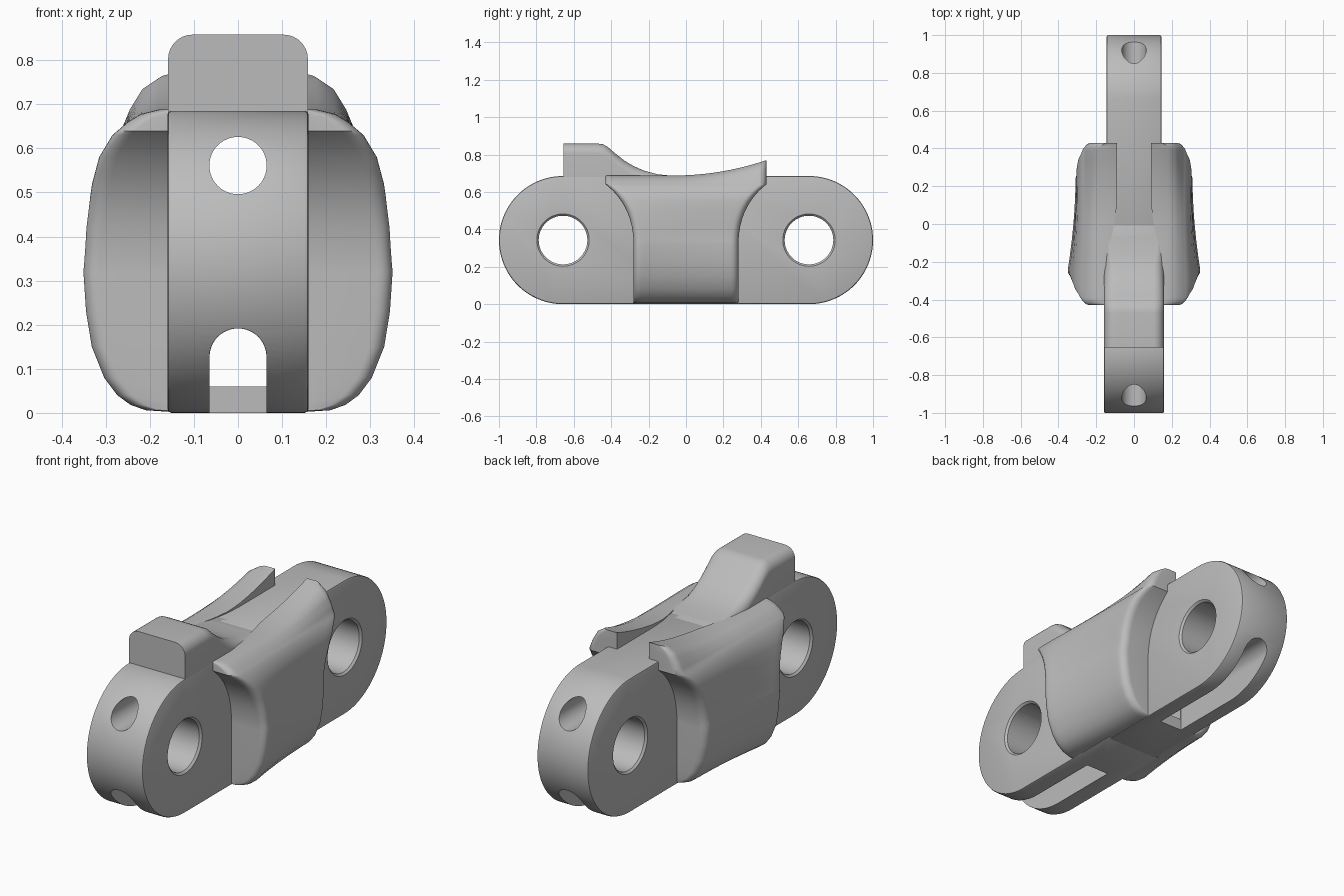
import bpy
import bmesh
from math import sin, cos, pi, sqrt, radians

if "Cube" in bpy.data.objects:
    bpy.data.objects.remove(bpy.data.objects["Cube"])

grey = bpy.data.materials.new("plain_grey")
grey.use_nodes = True
grey.diffuse_color = (0.5, 0.5, 0.5, 1)
grey.node_tree.nodes["Principled BSDF"].inputs["Base Color"].default_value = (0.5, 0.5, 0.5, 1)

R = 0.3425          # end radius of the link
PIN_Y = 1 - R       # pin hole position
SLOT = 0.065        # half width of tunnel and slots


def loft(name, rings, strip=False):
    """Join equal rings of points into a closed solid."""
    bm = bmesh.new()
    rows = [[bm.verts.new(p) for p in ring] for ring in rings]
    n = len(rows[0])
    for a, b in zip(rows, rows[1:]):
        for i in range(n):
            j = (i + 1) % n
            bm.faces.new((a[i], a[j], b[j], b[i]))
    for row in (rows[0], rows[-1]):
        if strip:
            for i in range(n // 2 - 1):
                bm.faces.new((row[i], row[i + 1], row[n - 2 - i], row[n - 1 - i]))
        else:
            bm.faces.new(row)
    bmesh.ops.recalc_face_normals(bm, faces=bm.faces)
    mesh = bpy.data.meshes.new(name)
    bm.to_mesh(mesh)
    bm.free()
    mesh.materials.append(grey)
    obj = bpy.data.objects.new(name, mesh)
    bpy.context.collection.objects.link(obj)
    return obj


def select(obj):
    bpy.ops.object.select_all(action='DESELECT')
    obj.select_set(True)
    bpy.context.view_layer.objects.active = obj


def finish(obj, angle=35):
    select(obj)
    for m in list(obj.modifiers):
        bpy.ops.object.modifier_apply(modifier=m.name)
    bpy.ops.object.shade_smooth_by_angle(angle=radians(angle))


def lerp_table(table, x):
    for (a, p), (b, q) in zip(table, table[1:]):
        if x <= b:
            return p + (q - p) * max(0, x - a) / (b - a)
    return table[-1][1]


def arch(name, y0, y1, bottom, half):
    """Round-topped cutter running along y."""
    top = [(half * cos(pi * i / 24), 0.127 + half * sin(pi * i / 24)) for i in range(25)]
    outline = [(half, bottom)] + top + [(-half, bottom)]
    return loft(name, [[(x, y, z) for x, z in outline] for y in (y0, y1)])


def circle_y(y, z, r):
    return [(r * cos(2 * pi * i / 48), y, z + r * sin(2 * pi * i / 48)) for i in range(48)]


# Cutters shared by both ends
tunnel = loft("tunnel_cutter", [circle_y(y, 0.561, SLOT) for y in (-1.2, 1.2)])
lower_tunnel = arch("lower_tunnel_cutter", -0.32, 0.32, 0.06, SLOT - 0.0005)
cutters = [tunnel, lower_tunnel]


# Link body: two rounded ends that overlap under the wings
def link_end(name, side, half, inner_end):
    arc = [pi * i / 56 for i in range(57)]
    outline = [(side * (PIN_Y + R * sin(a)), R - R * cos(a)) for a in arc]
    outline += [(inner_end, 2 * R), (inner_end, 0)]
    body = loft(name, [[(x, y, z) for y, z in outline] for x in (-half, half)])
    bevel = body.modifiers.new("edge", 'BEVEL')
    bevel.width = 0.009
    bevel.segments = 2
    bevel.limit_method = 'ANGLE'
    bevel.angle_limit = radians(40)
    # pin hole with a small chamfer at each mouth
    mouth = [(-half - 0.05, 0.19), (-half + 0.01, 0.13), (half - 0.01, 0.13), (half + 0.05, 0.19)]
    pin = loft(name + "_pin_cutter",
               [[(x, side * PIN_Y + r * cos(2 * pi * i / 64), R + r * sin(2 * pi * i / 64))
                 for i in range(64)] for x, r in mouth])
    slot = arch(name + "_slot_cutter", side * 0.28, side * 1.2, -0.1, SLOT)
    cutters.extend([pin, slot])
    for c in (pin, tunnel, slot, lower_tunnel):
        cut = body.modifiers.new(c.name, 'BOOLEAN')
        cut.operation = 'DIFFERENCE'
        cut.solver = 'EXACT'
        cut.object = c
    finish(body)


link_end("front_link_end", -1, 0.16, 0.0)
link_end("back_link_end", 1, 0.145, -0.05)
for c in cutters:
    bpy.data.objects.remove(c)

# Hump: block at the front that sweeps down to the body top
hump_line = [(-0.655, 0.858), (-0.47, 0.858), (-0.445, 0.855), (-0.42, 0.842), (-0.38, 0.807),
             (-0.33, 0.768), (-0.28, 0.738), (-0.22, 0.712), (-0.15, 0.694), (-0.05, 0.684)]


def hump_ring(y, h, half=0.1585):
    r = min(0.055, h - 0.655)
    side = [(half - r + r * cos(a), h - r + r * sin(a)) for a in [pi / 2 * i / 8 for i in range(9)]]
    pts = [(half, 0.64)] + side
    pts += [(-x, z) for x, z in reversed(pts)]
    return [(x, y, z) for x, z in pts]


finish(loft("hump", [hump_ring(y, h) for y, h in hump_line]))

# Side wings: outer outline by height, flared round the pins, top rising to the back
wing_outline = [(0.003, 0.17), (0.006, 0.215), (0.018, 0.25), (0.04, 0.28), (0.08, 0.31),
                (0.15, 0.338), (0.23, 0.351), (0.32, 0.357), (0.42, 0.348), (0.52, 0.331),
                (0.58, 0.315), (0.63, 0.285), (0.66, 0.25), (0.678, 0.22), (0.688, 0.18)]
heights = [z for z, x in wing_outline]
heights += [0.34, 0.38, 0.46, 0.49, 0.55, 0.605, 0.64, 0.65, 0.67, 0.684]
inner_line = [(-0.3, 0.15), (-0.22, 0.148), (-0.13, 0.137), (-0.04, 0.112), (0.06, 0.094), (0.15, 0.09)]
CORNER = 0.04


def wing_half_length(z):
    if z < R:
        return 0.28
    return PIN_Y - sqrt(0.375 ** 2 - (min(z, 0.64) - R) ** 2)


def wing_ring(zn):
    half = wing_half_length(zn)
    round_end = [(half - CORNER * (1 - cos(a)), CORNER * (1 - sin(a)))
                 for a in [pi / 2 * i / 6 for i in range(7)]]
    middle = [((half - CORNER) * (1 - i / 8), 0) for i in range(1, 16)]
    line = [(-y, d) for y, d in round_end] + [(-y, d) for y, d in middle]
    line += [(y, d) for y, d in reversed(round_end)]
    outer, inner = [], []
    for y, inset in line:
        u = min(1, max(0, (y + 0.28) / 0.56))
        narrow = 0.048 * (1 - (1 - u) ** 2) * min(1, (0.69 - zn) / 0.3)
        rise = 0.34 * max(0, y + 0.06) ** 2
        z = zn + rise * max(0, (zn - 0.64) / 0.048)
        outer.append((lerp_table(wing_outline, zn) - narrow - inset, y, z))
        inner.append((lerp_table(inner_line, y), y, z))
    return outer + inner[::-1]


wings = loft("side_wings", [wing_ring(z) for z in sorted(heights)], strip=True)
wings.modifiers.new("mirror", 'MIRROR').use_mirror_merge = False
finish(wings, 40)
